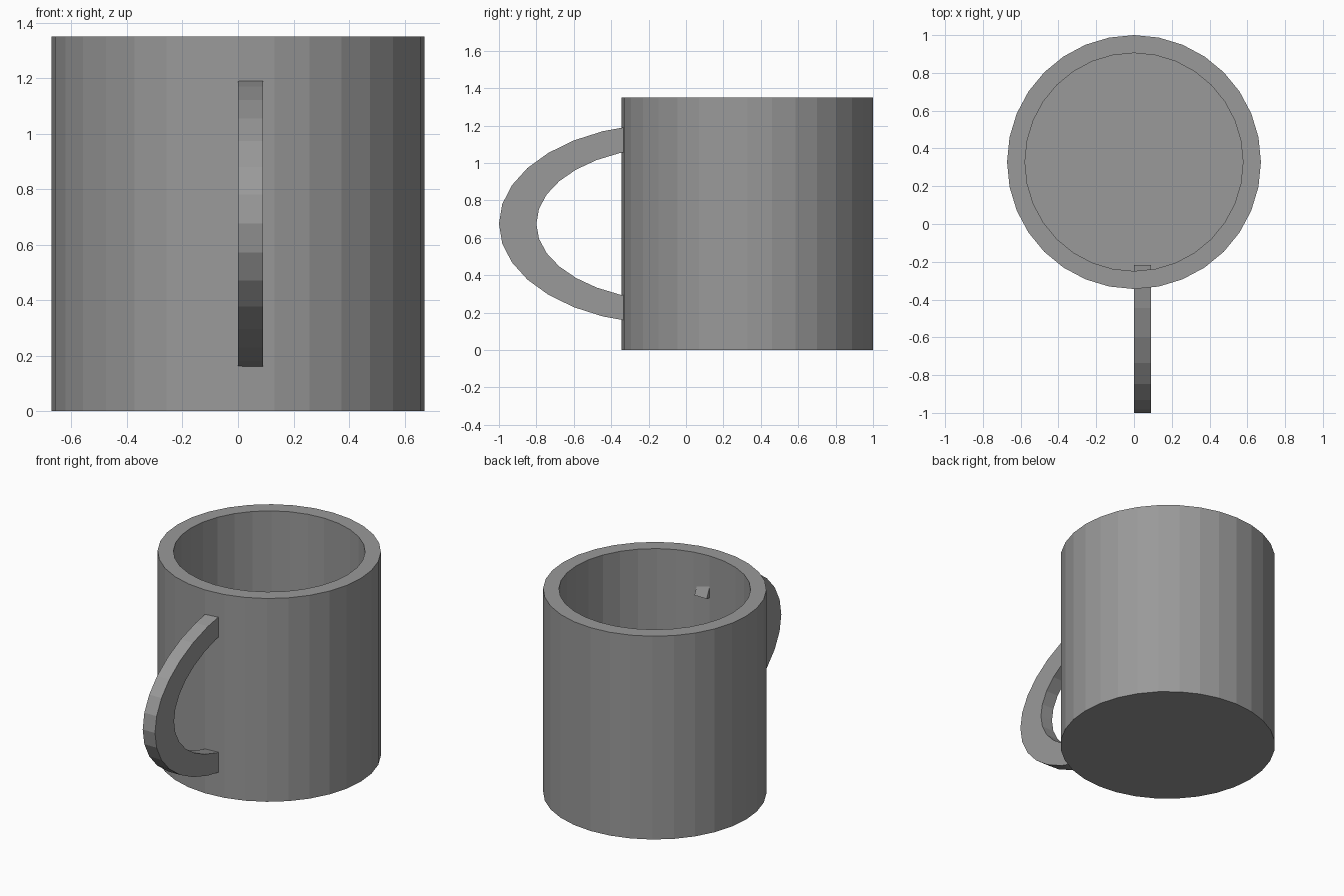
import bpy, bmesh, math

if "Cube" in bpy.data.objects:
    bpy.data.objects.remove(bpy.data.objects["Cube"])

mat = bpy.data.materials.new("mid grey")
mat.diffuse_color = (0.32, 0.32, 0.32, 1)
mat.use_nodes = True
mat.node_tree.nodes["Principled BSDF"].inputs["Base Color"].default_value = mat.diffuse_color


def finish(name, bm):
    bmesh.ops.recalc_face_normals(bm, faces=bm.faces)
    me = bpy.data.meshes.new(name)
    bm.to_mesh(me)
    bm.free()
    me.materials.append(mat)
    ob = bpy.data.objects.new(name, me)
    bpy.context.collection.objects.link(ob)
    return ob


# Cup body: lathe of rings, flat 32-sided, hollow with a thick floor
SIDES, CY, R, RI, H, FLOOR = 32, 0.328, 0.672, 0.577, 1.35, 0.09
bm = bmesh.new()
rings = []
for r, z in [(R, 0), (R, H), (RI, H), (RI, FLOOR)]:
    rings.append([bm.verts.new((r * math.sin(2 * math.pi * i / SIDES),
                                CY + r * math.cos(2 * math.pi * i / SIDES), z))
                  for i in range(SIDES)])
for a, b in zip(rings, rings[1:]):
    for i in range(SIDES):
        j = (i + 1) % SIDES
        bm.faces.new((a[i], a[j], b[j], b[i]))
bm.faces.new(rings[0])
bm.faces.new(rings[-1])
finish("cup_body", bm)

# Handle: elliptical band swept through 14 steps, ends run through the wall
bm = bmesh.new()
ZC, X0, X1 = 0.675, 0.0, 0.09
prev = None
for k in range(-7, 8):
    t = k * math.pi / 16
    outer = (-1.0 + 0.90 * (1 - math.cos(t)), ZC + 0.536 * math.sin(t))
    inner = (-0.8 + 0.725 * (1 - math.cos(t)), ZC + 0.41 * math.sin(t))
    sec = [bm.verts.new((x, *p)) for x, p in
           [(X0, outer), (X1, outer), (X1, inner), (X0, inner)]]
    if prev:
        for i in range(4):
            j = (i + 1) % 4
            bm.faces.new((prev[i], prev[j], sec[j], sec[i]))
    else:
        bm.faces.new(sec)
    prev = sec
bm.faces.new(prev)
finish("handle", bm)
